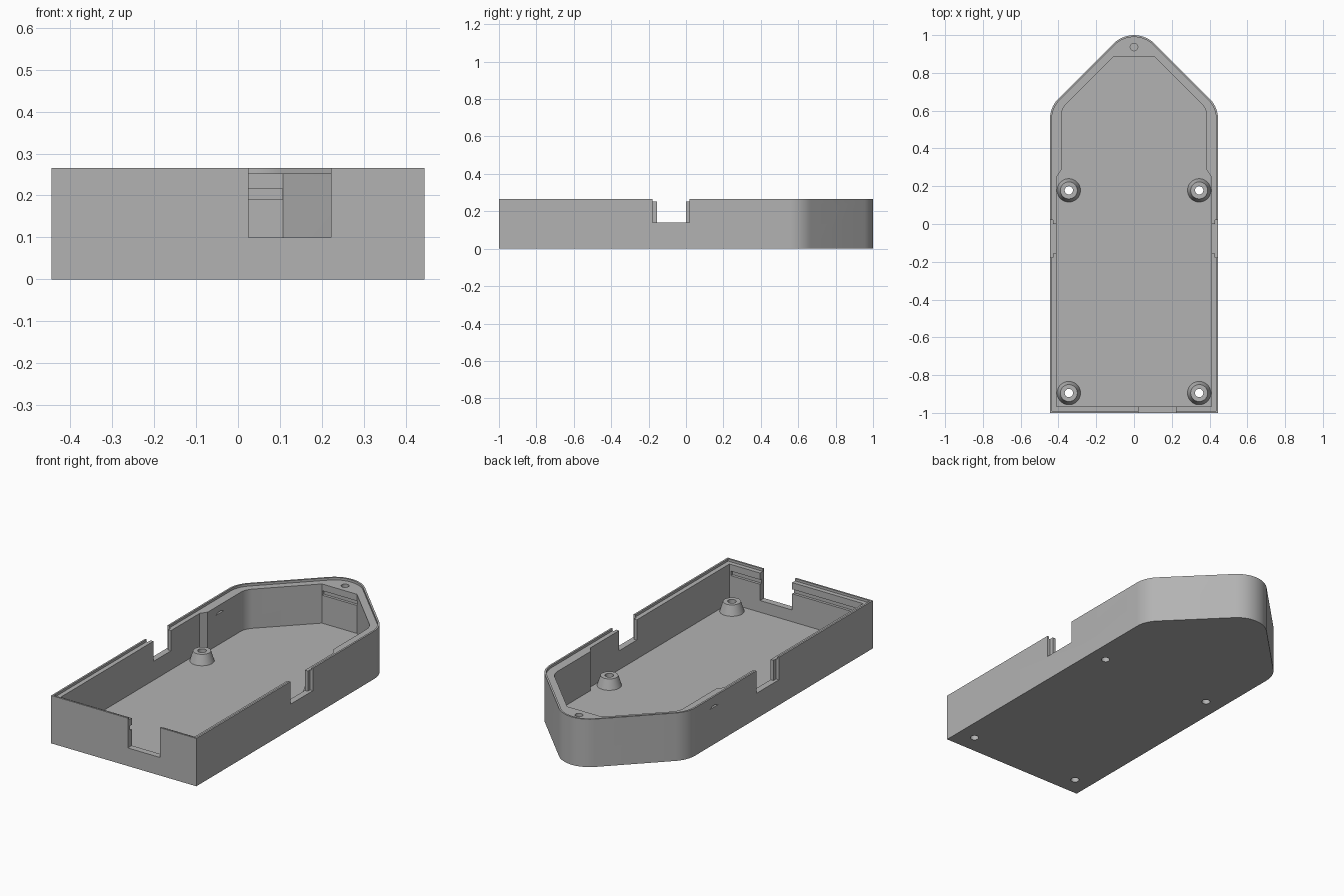
import bpy, bmesh, math
from mathutils import Vector, Matrix

cube = bpy.data.objects.get("Cube")
if cube:
    bpy.data.objects.remove(cube, do_unlink=True)

grey = bpy.data.materials.new("plain grey")
grey.use_nodes = True
COLOR = (0.45, 0.45, 0.45, 1)
grey.diffuse_color = COLOR
grey.node_tree.nodes["Principled BSDF"].inputs["Base Color"].default_value = COLOR

TOP, FLOOR, LEDGE = 0.265, 0.035, 0.252


def finish(name, bm):
    bmesh.ops.recalc_face_normals(bm, faces=bm.faces)
    mesh = bpy.data.meshes.new(name)
    bm.to_mesh(mesh)
    bm.free()
    mesh.materials.append(grey)
    ob = bpy.data.objects.new(name, mesh)
    bpy.context.collection.objects.link(ob)
    return ob


def rounded(corners, steps=10):
    """Closed outline from (x, y, radius) corners."""
    out = []
    for i, (x, y, r) in enumerate(corners):
        p = Vector((x, y))
        if r == 0:
            out.append(p)
            continue
        a = (Vector(corners[i - 1][:2]) - p).normalized()
        b = (Vector(corners[(i + 1) % len(corners)][:2]) - p).normalized()
        half = a.angle(b) / 2
        centre = p + (a + b).normalized() * r / math.sin(half)
        start = p + a * r / math.tan(half) - centre
        end = p + b * r / math.tan(half) - centre
        for k in range(steps + 1):
            v = start.lerp(end, k / steps)
            # even angular spacing along the arc
            t = k / steps
            total = start.angle(end)
            v = (start * math.sin((1 - t) * total) + end * math.sin(t * total)) / math.sin(total)
            out.append(centre + v)
    return out


def prism(name, outline, z0, z1, matrix=None):
    bm = bmesh.new()
    base = bm.faces.new([bm.verts.new((p[0], p[1], z0)) for p in outline])
    top = bmesh.ops.extrude_face_region(bm, geom=[base])["geom"]
    bmesh.ops.translate(bm, vec=(0, 0, z1 - z0),
                        verts=[v for v in top if isinstance(v, bmesh.types.BMVert)])
    if matrix:
        bm.transform(matrix)
    return finish(name, bm)


def box(name, x0, x1, y0, y1, z0, z1):
    return prism(name, [(x0, y0), (x1, y0), (x1, y1), (x0, y1)], z0, z1)


def circle(r, n=32, cx=0, cy=0, lowest=-9):
    return [(cx + r * math.cos(2 * math.pi * (k + .5) / n),
             cy + max(lowest, r * math.sin(2 * math.pi * (k + .5) / n))) for k in range(n)]


def port(x, y, z, angle, flat):
    """Horizontal hole with a flat bottom, running along the given angle."""
    r, cut = 0.064, math.asin(flat / 0.064)
    arc = [-cut + (math.pi + 2 * cut) * k / 28 for k in range(29)]
    pts = [(r * math.cos(a), r * math.sin(a)) for a in arc]
    m = (Matrix.Translation((x, y, z)) @ Matrix.Rotation(angle, 4, "Z")
         @ Matrix.Rotation(math.pi / 2, 4, "Z") @ Matrix.Rotation(math.pi / 2, 4, "X"))
    return prism("port_cutter", pts, -0.12, 0.12, m)


def mirrored(half):
    """Right half, front to back, joined with its mirror image."""
    return half + [(-x, y, r) for x, y, r in reversed(half) if x > 0]


# Tray body: straight sides and a rounded pointed nose
outer = mirrored([(.445, -1, 0), (.445, .619, .155), (0, 1.064, .155)])
rim = mirrored([(.435, -.99, 0), (.435, .615, .145), (0, 1.05, .145)])
cavity = mirrored([(.41, -.965, 0), (.41, .25, 0), (.385, .285, 0),
                   (.385, .61, .095), (.107, .888, 0)])
body = prism("tray_body", rounded(outer), 0, TOP)

cutters = [
    prism("cavity_cutter", rounded(cavity), FLOOR, TOP + .1),
    prism("rim_cutter", rounded(rim), LEDGE, TOP + .1),
    # Notch in the front wall
    box("front_notch_cutter", .025, .222, -1.1, -.94, .10, TOP + .1),
    # Snap grooves inside the front wall and the nose
    box("front_groove_cutter", -.40, .40, -.98, -.95, .19, .215),
    box("nose_groove_cutter", -.106, .106, .87, .903, .19, .215),
    # Screw hole in the nose
    prism("nose_hole_cutter", circle(.02, cy=.937), .12, TOP + .1),
]
bosses = [(s * .345, y) for s in (-1, 1) for y in (-.895, .178)]
for s in (-1, 1):
    # Stepped side notches, wider on the outside
    for name, a, b, y0, y1 in (("inner", .38, .5, -.155, 0), ("outer", .428, .5, -.178, .02)):
        x0, x1 = sorted((s * a, s * b))
        cutters.append(box(name + "_notch_cutter", x0, x1, y0, y1, .14, TOP + .1))
    # Ports through the side and the sloping nose wall
    cutters.append(port(s * .425, .39, .152, 0, -.054))
    cutters.append(port(s * .262, .768, .17, s * math.pi / 4, -.052))
for x, y in bosses:
    cutters.append(prism("screw_cutter", circle(.022, cx=x, cy=y), -.1, FLOOR + .02))

for c in cutters:
    c.hide_render = True
    mod = body.modifiers.new(c.name, "BOOLEAN")
    mod.operation, mod.solver, mod.object = "DIFFERENCE", "EXACT", c
bpy.context.view_layer.update()
result = bpy.data.meshes.new_from_object(body.evaluated_get(bpy.context.evaluated_depsgraph_get()))
body.modifiers.clear()
body.data = result
for c in cutters:
    bpy.data.objects.remove(c, do_unlink=True)

# Tapered screw bosses
parts = [body]
for x, y in bosses:
    bm = bmesh.new()
    rings = [[bm.verts.new((px, py, z)) for px, py in circle(r, cx=x, cy=y)]
             for r, z in ((.062, FLOOR), (.045, .09), (.022, .09), (.022, FLOOR))]
    for lower, upper in zip(rings, rings[1:] + rings[:1]):
        for k in range(len(lower)):
            j = (k + 1) % len(lower)
            bm.faces.new((lower[k], lower[j], upper[j], upper[k]))
    parts.append(finish("screw_boss", bm))

bpy.ops.object.select_all(action="DESELECT")
for ob in parts:
    ob.select_set(True)
bpy.context.view_layer.objects.active = body
bpy.ops.object.shade_smooth_by_angle(angle=math.radians(30))
